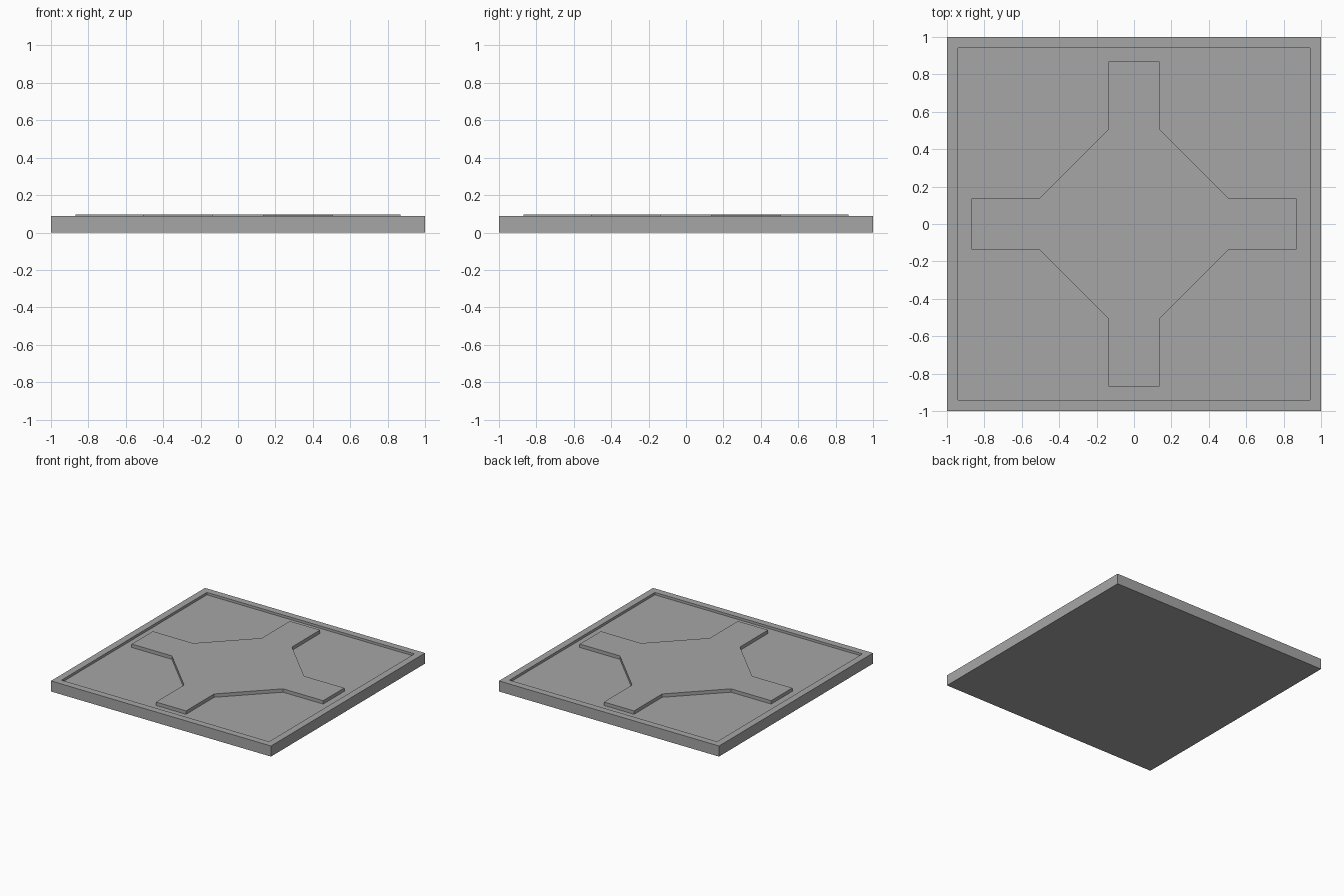
import bpy, bmesh
from mathutils import Matrix, Vector

if "Cube" in bpy.data.objects:
    bpy.data.objects.remove(bpy.data.objects["Cube"])

RIM_TOP, FLOOR, CROSS_TOP = 0.087, 0.067, 0.095

grey = bpy.data.materials.new("mid grey")
grey.diffuse_color = (0.38, 0.38, 0.38, 1)
grey.use_nodes = True
grey.node_tree.nodes["Principled BSDF"].inputs["Base Color"].default_value = grey.diffuse_color


def finish(name, bm):
    bmesh.ops.recalc_face_normals(bm, faces=bm.faces[:])
    mesh = bpy.data.meshes.new(name)
    bm.to_mesh(mesh)
    bm.free()
    mesh.materials.append(grey)
    obj = bpy.data.objects.new(name, mesh)
    bpy.context.collection.objects.link(obj)
    return obj


# Square tray: slab with a shallow recess inside a raised rim
bm = bmesh.new()
bmesh.ops.create_cube(bm, size=1, matrix=Matrix.Translation((0, 0, RIM_TOP / 2))
                      @ Matrix.Diagonal((2, 2, RIM_TOP, 1)))
top = max(bm.faces, key=lambda f: f.calc_center_median().z)
bmesh.ops.inset_region(bm, faces=[top], thickness=0.08)
floor = bmesh.ops.extrude_discrete_faces(bm, faces=[top])["faces"][0]
bmesh.ops.translate(bm, verts=floor.verts[:], vec=(0, 0, FLOOR - RIM_TOP))
# Tiny softened corners of the recess
corners = [e for e in bm.edges
           if abs((e.verts[0].co - e.verts[1].co).normalized().z) > 0.9
           and abs(e.verts[0].co.x) < 0.95]
bmesh.ops.bevel(bm, geom=corners, offset=0.007, segments=2, profile=0.5,
                affect='EDGES')
finish("tray", bm)

# Raised cross with an angled centre: one arm outline turned four times
arm = [Vector((0.505, -0.137)), Vector((0.87, -0.137)),
       Vector((0.87, 0.137)), Vector((0.505, 0.137))]
bm = bmesh.new()
verts = []
for i in range(4):
    for p in arm:
        q = p.copy()
        for _ in range(i):
            q = Vector((-q.y, q.x))
        verts.append(bm.verts.new((q.x, q.y, FLOOR - 0.005)))
base = bm.faces.new(verts)
extruded = bmesh.ops.extrude_face_region(bm, geom=[base], use_keep_orig=True)["geom"]
bmesh.ops.translate(bm, verts=[g for g in extruded if isinstance(g, bmesh.types.BMVert)],
                    vec=(0, 0, CROSS_TOP - FLOOR + 0.005))
finish("raised_cross", bm)
